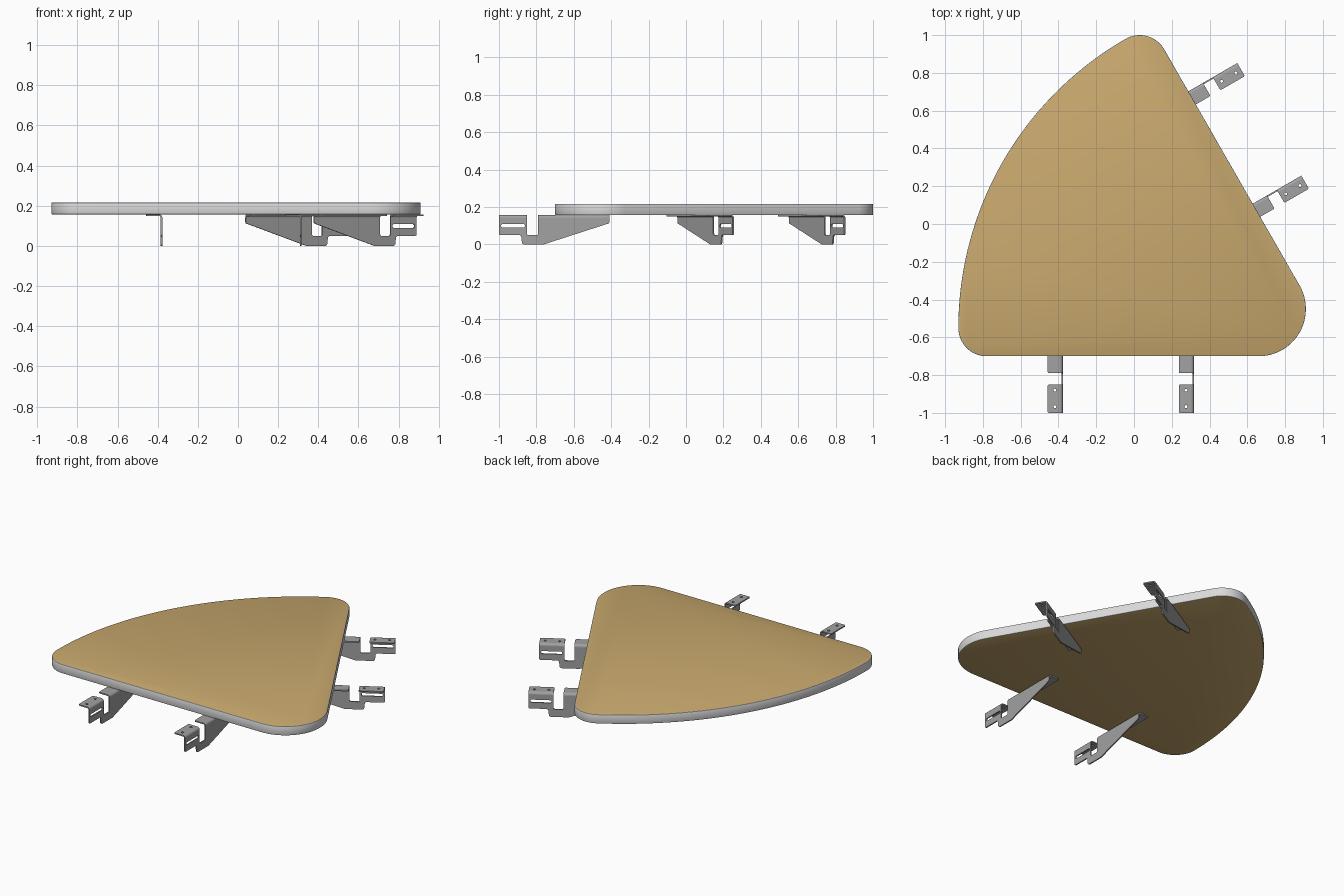
import bpy, bmesh, math
from mathutils import Matrix, Vector

if "Cube" in bpy.data.objects:
    bpy.data.objects.remove(bpy.data.objects["Cube"])

Z0, Z1 = 0.157, 0.216            # underside and top of the board
T, R, W = 0.008, 0.016, 0.08     # sheet thickness, bend radius, flange width


def material(name, col):
    m = bpy.data.materials.new(name)
    m.diffuse_color = (*col, 1)
    m.use_nodes = True
    m.node_tree.nodes["Principled BSDF"].inputs["Base Color"].default_value = m.diffuse_color
    return m


tan = material("tan_laminate", (0.584, 0.397, 0.156))
pale = material("pale_edge", (0.70, 0.70, 0.70))
steel = material("grey_steel", (0.36, 0.36, 0.36))


def arc(cx, cy, r, a0, a1, n):
    return [(cx + r * math.cos(math.radians(a0 + (a1 - a0) * i / n)),
             cy + r * math.sin(math.radians(a0 + (a1 - a0) * i / n))) for i in range(n + 1)]


def fillet(corners, n=5):
    """Round each (x, y, radius) corner of a polygon."""
    out = []
    for i, (x, y, r) in enumerate(corners):
        p = Vector((x, y))
        if r == 0:
            out.append((x, y))
            continue
        a = (Vector(corners[i - 1][:2]) - p).normalized()
        b = (Vector(corners[(i + 1) % len(corners)][:2]) - p).normalized()
        half = a.angle(b) / 2
        d = r / math.tan(half)
        c = p + (a + b).normalized() * r / math.sin(half)
        s, e = p + a * d - c, p + b * d - c
        for k in range(n + 1):
            v = s.lerp(e, k / n).normalized() * r + c
            out.append((v.x, v.y))
    return out


def sheet(bm, loops, depth, u, v, offset):
    """Add a flat extruded shape (outline plus holes) lying in the u, v plane."""
    cu = bpy.data.curves.new("sheet", 'CURVE')
    cu.dimensions, cu.fill_mode, cu.extrude = '2D', 'BOTH', depth / 2
    for pts in loops:
        sp = cu.splines.new('POLY')
        sp.points.add(len(pts) - 1)
        for q, (x, y) in zip(sp.points, pts):
            q.co = (x, y, 0, 1)
        sp.use_cyclic_u = True
    ob = bpy.data.objects.new("sheet", cu)
    bpy.context.collection.objects.link(ob)
    dg = bpy.context.evaluated_depsgraph_get()
    me = bpy.data.meshes.new_from_object(ob.evaluated_get(dg))
    u, v = Vector(u), Vector(v)
    me.transform(Matrix.Translation(offset) @ Matrix((u, v, u.cross(v))).transposed().to_4x4())
    bm.from_mesh(me)
    bpy.data.objects.remove(ob)
    bpy.data.meshes.remove(me)


def finish(ob, angle):
    bpy.ops.object.select_all(action='DESELECT')
    ob.select_set(True)
    bpy.context.view_layer.objects.active = ob
    bpy.ops.object.shade_smooth_by_angle(angle=math.radians(angle))


# board: three rounded corners, one bowed side
outline = (arc(0.66, -0.45, 0.25, -90, 30, 24) + arc(0.03, 0.85, 0.15, 30, 119.9, 18)
           + arc(0.835, -0.55, 1.765, 119.9, 180, 40)[1:] + arc(-0.78, -0.55, 0.15, 180, 270, 18)[1:])
bm = bmesh.new()
base = bm.faces.new([bm.verts.new((x, y, Z0)) for x, y in outline])
ext = bmesh.ops.extrude_face_region(bm, geom=[base])
bmesh.ops.translate(bm, vec=(0, 0, Z1 - Z0), verts=[g for g in ext["geom"] if isinstance(g, bmesh.types.BMVert)])
bmesh.ops.recalc_face_normals(bm, faces=bm.faces)
rims = [e for e in bm.edges if abs(e.verts[0].co.z - e.verts[1].co.z) < 1e-6]
bmesh.ops.bevel(bm, geom=rims, offset=0.004, segments=2, profile=0.5, affect='EDGES')
bm.normal_update()
for f in bm.faces:               # tan faces above and below, pale edge band
    f.material_index = 0 if abs(f.normal.z) > 0.99 else 1
me = bpy.data.meshes.new("table_top")
bm.to_mesh(me)
bm.free()
me.materials.append(tan)
me.materials.append(pale)
board = bpy.data.objects.new("table_top", me)
bpy.context.collection.objects.link(board)
finish(board, 40)

# bracket: web with notch and slot, bent over into two flanges
bm = bmesh.new()
top = Z0 - R
web = fillet([(0, 0.05, 0.008), (0.118, 0.05, 0.012), (0.124, 0, 0.012), (0.24, 0, 0.02),
              (0.59, 0.113, 0.008), (0.59, top, 0), (0.21, top, 0), (0.21, 0.05, 0.008),
              (0.15, 0.05, 0.008), (0.15, top, 0), (0, top, 0)])
slot = fillet([(0.012, 0.09, 0.006), (0.138, 0.09, 0.006), (0.138, 0.108, 0.006), (0.012, 0.108, 0.006)])
sheet(bm, [web, slot], T, (0, 1, 0), (0, 0, 1), (-T / 2, 0, 0))
for y0, y1, holes in ((0, 0.15, (0.033, 0.12)), (0.21, 0.59, ())):
    flange = fillet([(y0, R, 0), (y1, R, 0), (y1, W, 0.008), (y0, W, 0.008)])
    drilled = [arc(y, 0.042, 0.008, 0, 330, 11) for y in holes]
    sheet(bm, [flange] + drilled, T, (0, 1, 0), (-1, 0, 0), (0, 0, Z0 - T / 2))
    ring = arc(0, 0, R, 0, 90, 6) + arc(0, 0, R - T, 90, 0, 6)
    sheet(bm, [[(z, x) for x, z in ring]], y1 - y0, (0, 0, 1), (1, 0, 0), (-R, (y0 + y1) / 2, top))
bmesh.ops.remove_doubles(bm, verts=bm.verts, dist=1e-5)
bmesh.ops.recalc_face_normals(bm, faces=bm.faces)
bracket = bpy.data.meshes.new("bracket")
bm.to_mesh(bracket)
bm.free()
bracket.materials.clear()
bracket.materials.append(steel)
for f in bracket.polygons:
    f.material_index = 0

# two brackets on the front side, two on the slanted side
for name, x, y, turn in (("front_left_bracket", -0.377, -1, 0), ("front_right_bracket", 0.317, -1, 0),
                         ("side_rear_bracket", 0.547, 0.852, 120), ("side_front_bracket", 0.886, 0.256, 120)):
    ob = bpy.data.objects.new(name, bracket)
    ob.location = (x, y, 0)
    ob.rotation_euler.z = math.radians(turn)
    bpy.context.collection.objects.link(ob)
    if turn == 0 and x < 0:
        finish(ob, 30)
